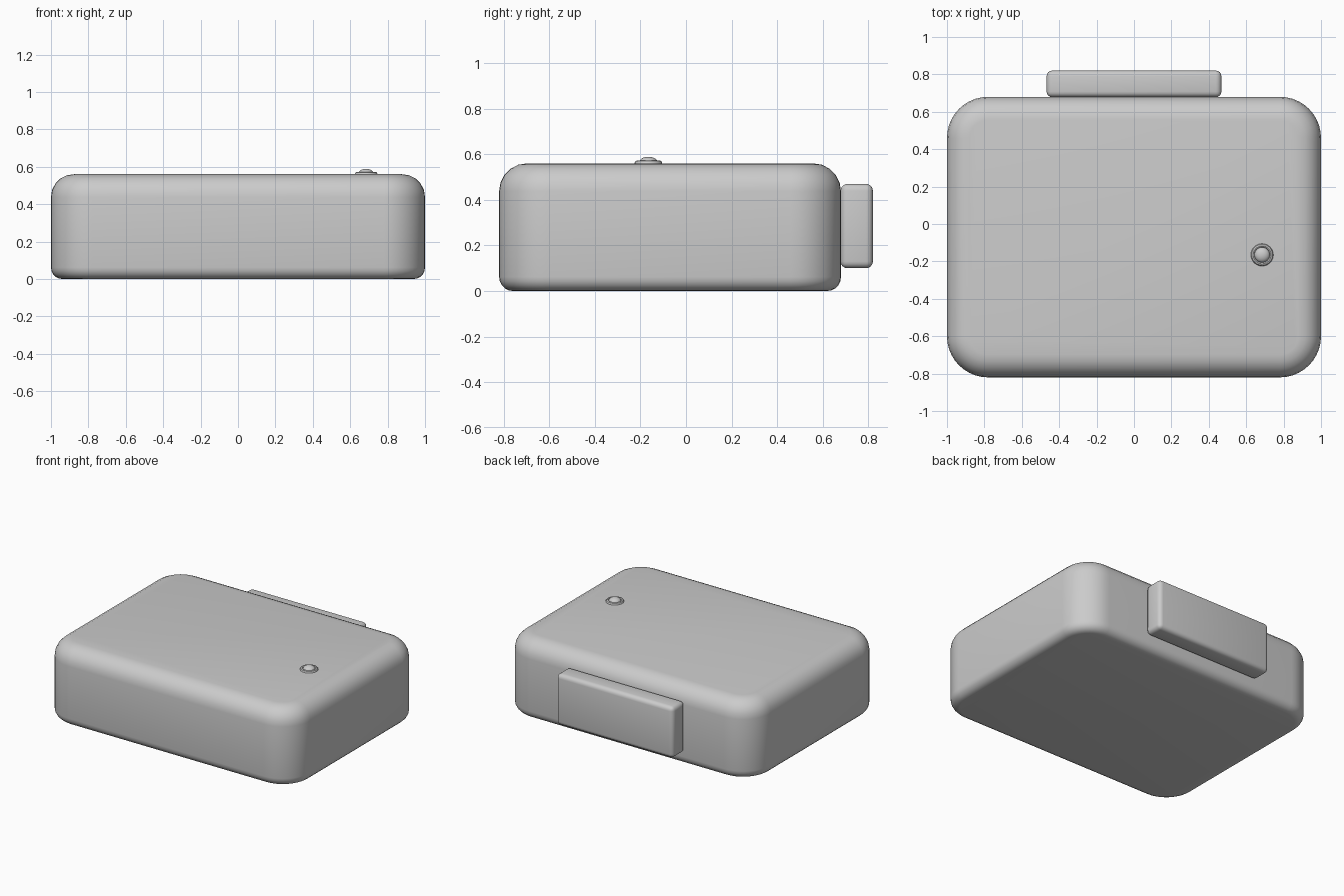
import bpy, bmesh, math

if "Cube" in bpy.data.objects:
    bpy.data.objects.remove(bpy.data.objects["Cube"])


def finish(name, bm, angle=35):
    bmesh.ops.recalc_face_normals(bm, faces=bm.faces)
    mesh = bpy.data.meshes.new(name)
    bm.to_mesh(mesh)
    bm.free()
    ob = bpy.data.objects.new(name, mesh)
    bpy.context.collection.objects.link(ob)
    bpy.ops.object.select_all(action='DESELECT')
    ob.select_set(True)
    bpy.context.view_layer.objects.active = ob
    bpy.ops.object.shade_smooth_by_angle(angle=math.radians(angle))
    return ob


def bridge(bm, a, b):
    n = len(a)
    for i in range(n):
        j = (i + 1) % n
        bm.faces.new((a[i], a[j], b[j], b[i]))


def rounded_case(name, hx, hy, cy, height, corner, top_r, bottom_r, seg=10):
    """Rounded rectangle lofted upwards with rounded bottom and top edges."""
    def ring(inset, z):
        r = corner - inset
        verts = []
        for q, (sx, sy) in enumerate(((1, 1), (-1, 1), (-1, -1), (1, -1))):
            for i in range(seg + 1):
                a = math.pi / 2 * (q + i / seg)
                verts.append(bm.verts.new((sx * (hx - corner) + r * math.cos(a),
                                           cy + sy * (hy - corner) + r * math.sin(a), z)))
        return verts

    bm = bmesh.new()
    steps = [math.pi / 2 * i / 5 for i in range(6)]
    profile = [(bottom_r * (1 - math.sin(a)), bottom_r * (1 - math.cos(a))) for a in steps]
    profile += [(top_r * (1 - math.cos(a)), height - top_r * (1 - math.sin(a))) for a in steps]
    rings = [ring(inset, z) for inset, z in profile]
    for a, b in zip(rings, rings[1:]):
        bridge(bm, a, b)
    bm.faces.new(rings[0][::-1])
    bm.faces.new(rings[-1])
    return finish(name, bm)


def lathe(name, profile, loc, n=32):
    """Spin an (r, z) profile; the last point is the pole."""
    bm = bmesh.new()
    rings = [[bm.verts.new((loc[0] + r * math.cos(math.tau * i / n),
                            loc[1] + r * math.sin(math.tau * i / n), loc[2] + z))
              for i in range(n)] for r, z in profile[:-1]]
    for a, b in zip(rings, rings[1:]):
        bridge(bm, a, b)
    bm.faces.new(rings[0][::-1])
    tip = bm.verts.new((loc[0], loc[1], loc[2] + profile[-1][1]))
    for i in range(n):
        bm.faces.new((rings[-1][i], rings[-1][(i + 1) % n], tip))
    return finish(name, bm)


# Main case
rounded_case("case_body", 1.0, 0.75, -0.07, 0.56, 0.22, 0.122, 0.062)

# Block on the back
bm = bmesh.new()
bmesh.ops.create_cube(bm, size=1)
for v in bm.verts:
    v.co = (v.co.x * 0.935, 0.749 + v.co.y * 0.142, 0.285 + v.co.z * 0.37)
bmesh.ops.bevel(bm, geom=bm.edges[:], offset=0.03, segments=4, profile=0.5, affect='EDGES')
finish("back_block", bm)

# Indicator light: rim and dome
spot = (0.685, -0.165, 0.56)
rim = [(0.06, -0.01), (0.06, 0.004), (0.056, 0.010), (0.048, 0.013), (0.042, 0.010), (0.040, 0.004), (0, 0.004)]
lathe("light_rim", rim, spot)
dome = [(0.041 * math.cos(math.pi / 2 * i / 8), 0.003 + 0.026 * math.sin(math.pi / 2 * i / 8)) for i in range(9)]
lathe("light_dome", dome, spot)
